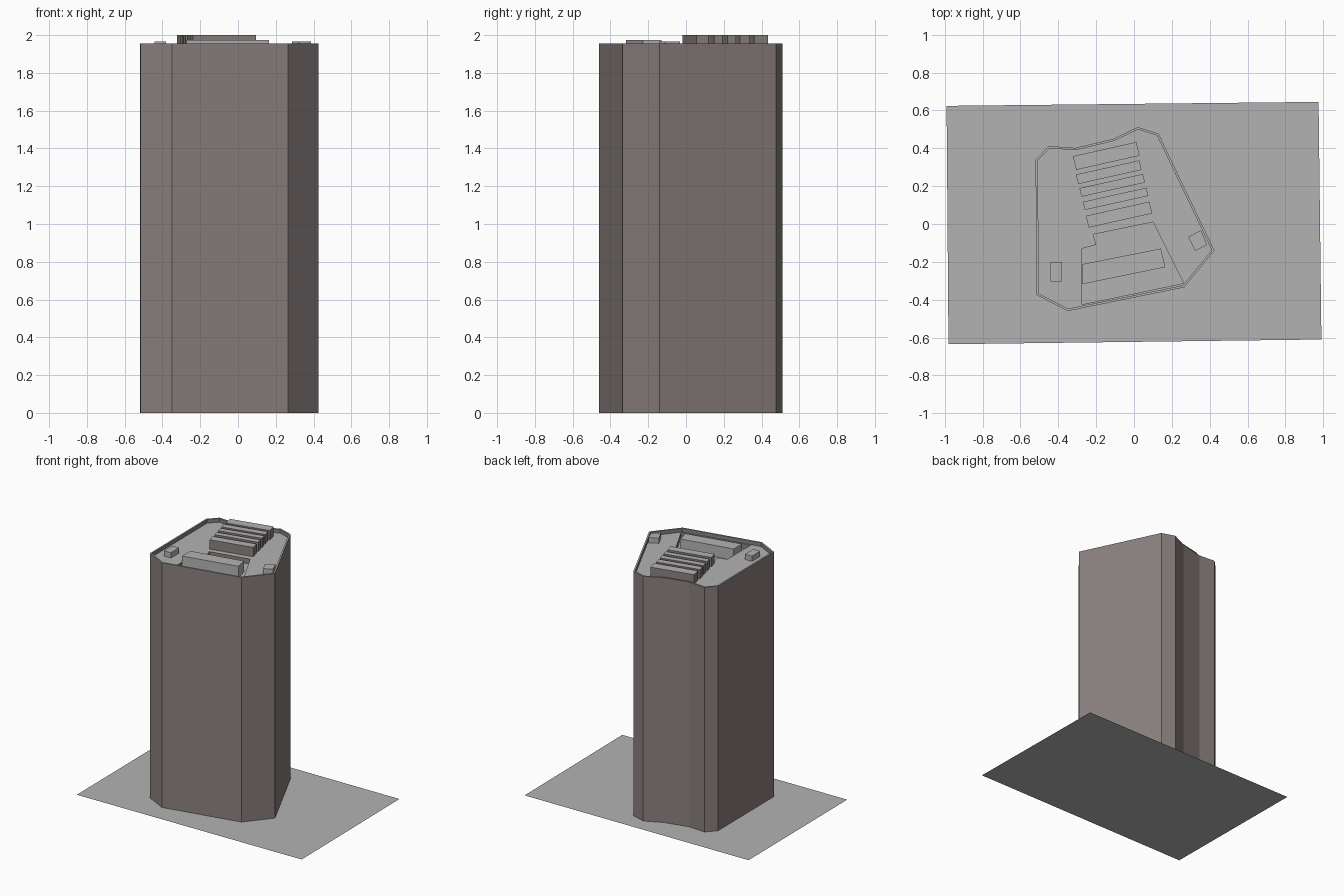
import bpy, bmesh
from mathutils import Vector

cube = bpy.data.objects.get("Cube")
if cube:
    bpy.data.objects.remove(cube, do_unlink=True)


def material(name, rgb):
    m = bpy.data.materials.new(name)
    m.use_nodes = True
    m.diffuse_color = (*rgb, 1)
    m.node_tree.nodes["Principled BSDF"].inputs["Base Color"].default_value = (*rgb, 1)
    return m


GREY = material("light grey", (0.45, 0.45, 0.45))
BROWN = material("brown wall", (0.25, 0.215, 0.205))


def prism(name, outline, low, high, side, closed=True):
    """Extrude a plan outline; faces that look up are grey, the rest use side."""
    bm = bmesh.new()
    base = bm.faces.new([bm.verts.new((x, y, low)) for x, y in outline])
    if high > low:
        top = bmesh.ops.extrude_face_region(bm, geom=[base], use_keep_orig=True)
        verts = [v for v in top["geom"] if isinstance(v, bmesh.types.BMVert)]
        bmesh.ops.translate(bm, verts=verts, vec=(0, 0, high - low))
        bmesh.ops.recalc_face_normals(bm, faces=bm.faces)
    elif base.normal.z < 0:
        base.normal_flip()
    me = bpy.data.meshes.new(name)
    bm.to_mesh(me)
    bm.free()
    ob = bpy.data.objects.new(name, me)
    bpy.context.collection.objects.link(ob)
    me.materials.append(GREY)
    me.materials.append(side)
    paint(ob)
    return ob


def paint(ob):
    for p in ob.data.polygons:
        p.material_index = 0 if p.normal.z > 0.5 else 1


def inset(outline, d):
    """Move every edge of a clockwise outline inwards by d."""
    pts = [Vector(p) for p in outline]
    out = []
    for i, p in enumerate(pts):
        a = (p - pts[i - 1]).normalized()
        b = (pts[(i + 1) % len(pts)] - p).normalized()
        na, nb = Vector((a.y, -a.x)), Vector((b.y, -b.x))
        out.append(tuple(p + (na + nb) * d / (1 + na.dot(nb))))
    return out


def cut(ob, cutter):
    mod = ob.modifiers.new("cut", "BOOLEAN")
    mod.operation = "DIFFERENCE"
    mod.solver = "EXACT"
    mod.object = cutter
    bpy.context.view_layer.objects.active = ob
    bpy.ops.object.modifier_apply(modifier=mod.name)
    bpy.data.objects.remove(cutter, do_unlink=True)


RIM, ROOF, PIT = 1.955, 1.925, 1.885

# Ground sheet
prism("ground_sheet", [(-0.99, 0.624), (0.975, 0.645), (0.99, -0.61), (-0.98, -0.635)], 0, 0, GREY)

# Tower with parapet and sunken roof well
plan = [(-0.52, 0.34), (-0.45, 0.412), (-0.31, 0.402), (-0.11, 0.45), (0.02, 0.512),
        (0.13, 0.477), (0.425, -0.14), (0.265, -0.335), (-0.35, -0.46), (-0.515, -0.375)]
well = [(-0.275, -0.13), (-0.2, -0.11), (-0.215, -0.055), (0.1, 0.01),
        (0.262, -0.313), (-0.275, -0.425)]
tower = prism("tower", plan, 0, RIM, BROWN)
cut(tower, prism("roof_cutter", inset(plan, 0.012), ROOF, 2.2, BROWN))
cut(tower, prism("well_cutter", well, PIT, 2.2, BROWN))
paint(tower)

# Open underside, closed by the ground sheet
bm = bmesh.new()
bm.from_mesh(tower.data)
under = [f for f in bm.faces if f.normal.z < -0.5]
bmesh.ops.delete(bm, geom=under, context="FACES")
bm.to_mesh(tower.data)
bm.free()

# Row of five roof fins, each given by its back-left corner and depth
along, back = Vector((0.335, 0.075)), Vector((0.245, -1.0))
fins = [(-0.323, 0.358, 0.072), (-0.307, 0.261, 0.05), (-0.288, 0.189, 0.045),
        (-0.27, 0.117, 0.043), (-0.254, 0.043, 0.062)]
for i, (x, y, depth) in enumerate(fins):
    p, q = Vector((x, y)), back * depth
    prism(f"roof_fin_{i + 1}", [p, p + along, p + along + q, p + q], ROOF, 2.0, BROWN)

# Long housing in the well
prism("well_housing", [(-0.273, -0.212), (0.142, -0.13), (0.165, -0.228), (-0.273, -0.318)],
      PIT, 1.975, GREY)

# Two small roof boxes
prism("right_roof_box", [(-0.442, -0.2), (-0.38, -0.2), (-0.38, -0.305), (-0.442, -0.305)],
      ROOF, 1.967, GREY)
prism("left_roof_box", [(0.286, -0.068), (0.354, -0.033), (0.386, -0.11), (0.323, -0.143)],
      ROOF, 1.967, GREY)
